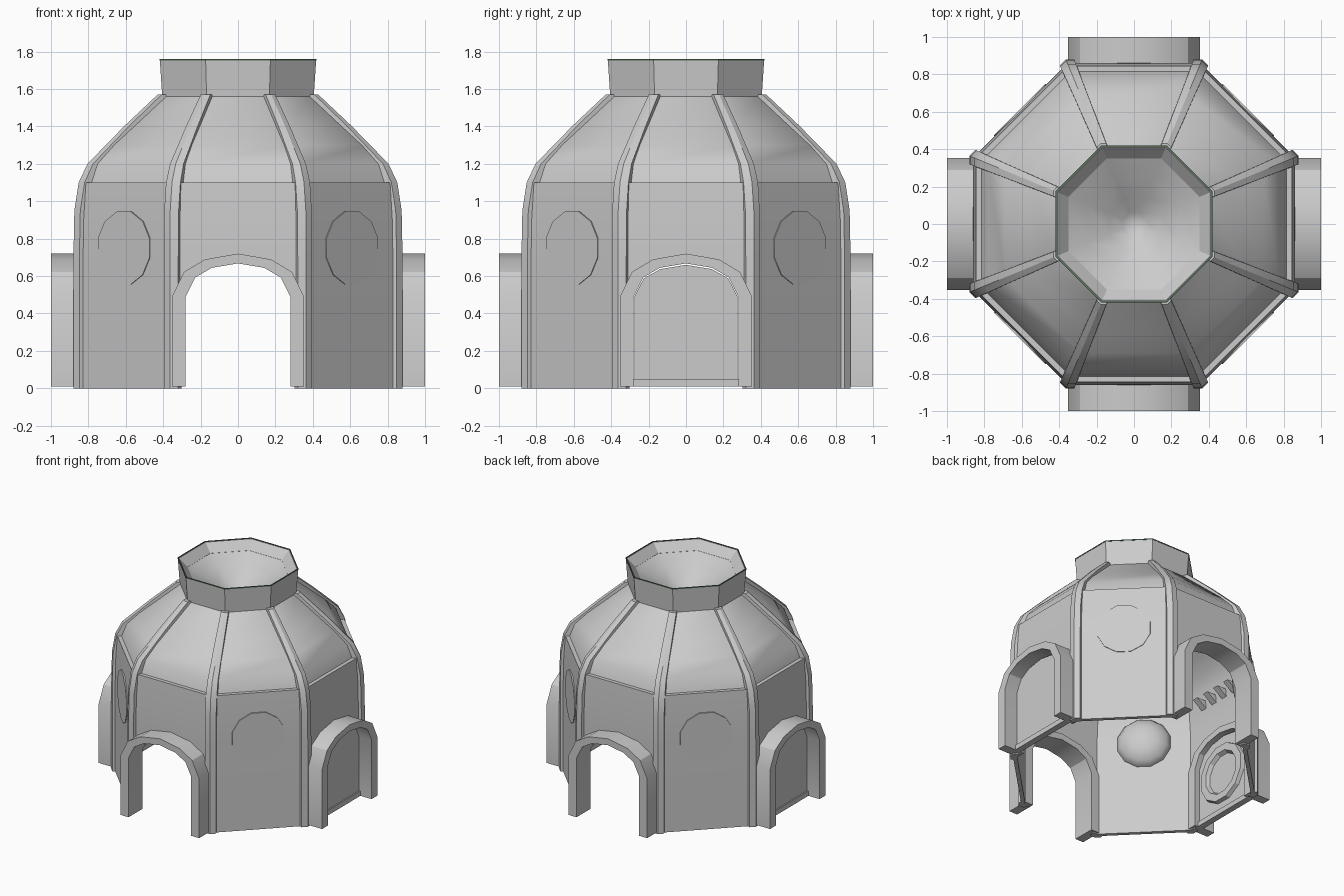
import bpy, bmesh
from math import pi, cos, sin, radians
from mathutils import Matrix

cube = bpy.data.objects.get("Cube")
if cube:
    bpy.data.objects.remove(cube, do_unlink=True)


def material(name, rgb):
    m = bpy.data.materials.new(name)
    m.use_nodes = True
    m.diffuse_color = (*rgb, 1)
    m.node_tree.nodes["Principled BSDF"].inputs["Base Color"].default_value = (*rgb, 1)
    return m


grey = material("plain grey", (0.6, 0.6, 0.6))
green = material("dark green", (0.1, 0.16, 0.1))


def loft(name, sections, cyclic=False, caps=True, matrix=None, mat=grey):
    """Skin a list of equal closed rings of points."""
    bm = bmesh.new()
    rings = [[bm.verts.new(p) for p in s] for s in sections]
    pairs = list(zip(rings, rings[1:]))
    if cyclic:
        pairs.append((rings[-1], rings[0]))
    elif caps:
        bm.faces.new(rings[0])
        bm.faces.new(rings[-1])
    for a, b in pairs:
        for i in range(len(a)):
            j = (i + 1) % len(a)
            bm.faces.new((a[i], a[j], b[j], b[i]))
    bmesh.ops.remove_doubles(bm, verts=bm.verts, dist=0.0001)
    bmesh.ops.recalc_face_normals(bm, faces=bm.faces)
    if matrix:
        bm.transform(matrix)
    mesh = bpy.data.meshes.new(name)
    bm.to_mesh(mesh)
    bm.free()
    mesh.materials.append(mat)
    ob = bpy.data.objects.new(name, mesh)
    bpy.context.collection.objects.link(ob)
    return ob


def revolve(name, profile, n=8, **kw):
    """Turn (apothem, height) points into an n-sided shape."""
    def ring(a, z):
        r = a / cos(pi / n)
        return [(r * cos((2 * k + 1) * pi / n), r * sin((2 * k + 1) * pi / n), z)
                for k in range(n)]
    return loft(name, [ring(a, z) for a, z in profile], **kw)


def turn(degrees):
    return Matrix.Rotation(radians(degrees), 4, 'Z')


def outward(degrees):
    """Lay the z axis along a horizontal direction."""
    return turn(degrees) @ Matrix.Rotation(pi / 2, 4, 'Y')


def smooth(ob, angle=30):
    bpy.ops.object.select_all(action='DESELECT')
    ob.select_set(True)
    bpy.context.view_layer.objects.active = ob
    bpy.ops.object.shade_smooth_by_angle(angle=radians(angle))


def arch_line(half, top, base=0.01, spring=0.49):
    """Arch outline as (sideways, height) points."""
    rise = top - spring
    line = [(half, base)]
    for t in (0, 35, 60, 90, 120, 145, 180):
        line.append((half * cos(radians(t)), spring + rise * sin(radians(t))))
    return line + [(-half, base)]


def arch_block(name, half, top, x0, x1, base=0.01, matrix=None):
    line = arch_line(half, top, base)
    return loft(name, [[(x, y, z) for y, z in line] for x in (x0, x1)], matrix=matrix)


def box(name, x, y, z, matrix):
    return loft(name, [[(x[0], y[0], h), (x[1], y[0], h), (x[1], y[1], h), (x[0], y[1], h)]
                       for h in z], matrix=matrix)


# Domed octagonal shell with a small ledge and a flared chimney
outer = [(.86, 0), (.86, .7), (.857, .9), (.845, 1.1), (.815, 1.1), (.78, 1.2),
         (.69, 1.3), (.58, 1.4), (.405, 1.56), (.418, 1.755)]
inner = [(.41, 1.755), (.35, 1.69), (.35, 1.56), (.54, 1.39), (.74, 1.18),
         (.8, 1.08), (.83, .8), (.83, 0)]
shell = revolve("dome_shell", outer + inner, cyclic=True)

# Openings cut straight through on both axes
bpy.context.view_layer.objects.active = shell
for angle in (0, 90):
    cutter = arch_block("opening_cutter", .32, .695, -1.5, 1.5, -.2, turn(angle))
    cutter.hide_render = True
    mod = shell.modifiers.new("opening", 'BOOLEAN')
    mod.operation = 'DIFFERENCE'
    mod.solver = 'EXACT'
    mod.object = cutter
    bpy.ops.object.modifier_apply(modifier=mod.name)
    bpy.data.objects.remove(cutter, do_unlink=True)
smooth(shell)

# Chimney bowl and rim
smooth(revolve("chimney_bowl", [(.352, 1.69), (.25, 1.63), (.13, 1.55), (.06, 1.5), (0, 1.47)],
               caps=False), 50)
revolve("chimney_rim", [(.42, 1.752), (.42, 1.76), (.412, 1.76), (.412, 1.752)],
        cyclic=True, mat=green)

# Raised ribs folded over each corner
rib_profile = [(.86, 0, .045), (.86, .7, .045), (.855, .95, .045), (.832, 1.1, .045),
               (.785, 1.2, .042), (.59, 1.4, .036), (.41, 1.57, .03)]
fold = pi / 8


def rib_section(a, z, w):
    r_out, r_in = (a + .02) / cos(fold), (a - .02) / cos(fold)
    side, back = w * cos(fold), w * sin(fold)
    return [(r_out - back, -side, z), (r_out, 0, z), (r_out - back, side, z),
            (r_in - back, side, z), (r_in, 0, z), (r_in - back, -side, z)]


for k in range(8):
    smooth(loft("corner_rib", [rib_section(*p) for p in rib_profile],
                matrix=turn(22.5 + 45 * k)))

# Arched door surrounds on the four main sides
for angle in (0, 90, 180, 270):
    out_line, in_line = arch_line(.353, .72), arch_line(.28, .668)
    rings = [[(1, *o), (1, *i), (.82, *i), (.82, *o)] for o, i in zip(out_line, in_line)]
    smooth(loft("door_surround", rings, matrix=turn(angle)))

# Round windows on the diagonals, bulging inward
for angle in (45, 135, 225, 315):
    lens = [(0, .865), (.195, .865), (.195, .825), (.17, .78), (.1, .735), (0, .72)]
    smooth(revolve("round_window", lens, n=12, caps=False,
                   matrix=Matrix.Translation((0, 0, .75)) @ outward(angle)), 40)

# Closed doors on the two sides, with inner ring and brackets above
for angle in (0, 180):
    arch_block("door_panel", .276, .66, .86, .89, .01, turn(angle))
    box("door_sill", (.85, .9), (-.28, .28), (.01, .05), turn(angle))
    ring = [(.235, .87), (.225, .83), (.17, .83), (.15, .87)]
    revolve("door_ring", ring, n=12, cyclic=True,
            matrix=Matrix.Translation((0, 0, .34)) @ outward(angle))
    for k in range(4):
        y = (k - 1.5) * .115
        loft("wall_bracket", [[(.84, s, .92), (.84, s, 1.0), (.73, s, 1.0)]
                              for s in (y - .025, y + .025)], matrix=turn(angle))
